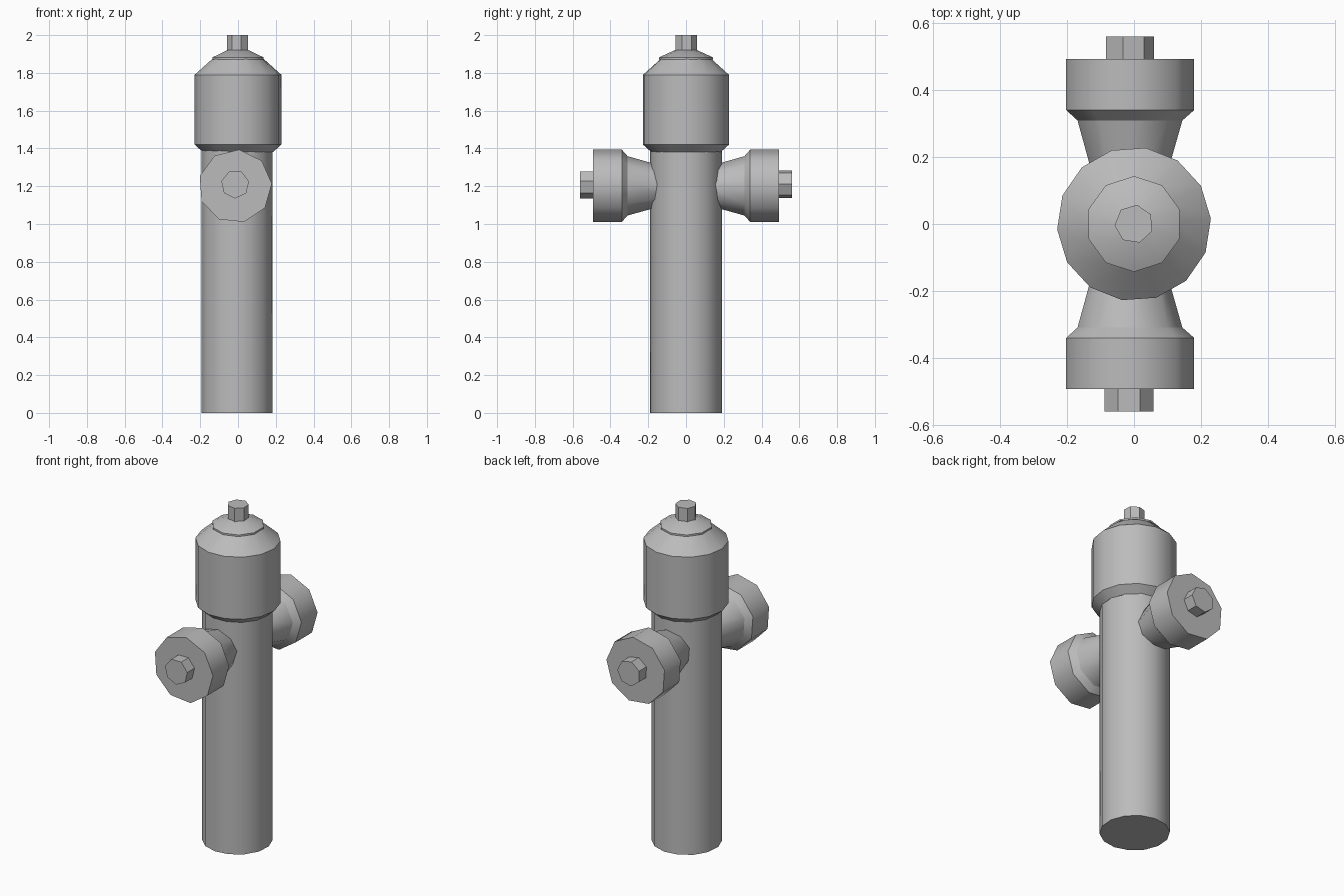
import bpy, math
from mathutils import Matrix, Vector

if "Cube" in bpy.data.objects:
    bpy.data.objects.remove(bpy.data.objects["Cube"], do_unlink=True)

# Single painted iron colour
iron = bpy.data.materials.new("grey_iron")
iron.use_nodes = True
GREY = (0.5, 0.5, 0.5, 1)
iron.diffuse_color = GREY
iron.node_tree.nodes["Principled BSDF"].inputs["Base Color"].default_value = GREY


def lathe(name, profile, sides, phase=0, matrix=Matrix(), smooth=41):
    """Closed solid turned from (radius, height) pairs around local z."""
    verts, faces = [], []
    for r, h in profile:
        for i in range(sides):
            a = math.radians(phase) + math.tau * i / sides
            verts.append(matrix @ Vector((r * math.cos(a), r * math.sin(a), h)))
    for k in range(len(profile) - 1):
        for i in range(sides):
            j = (i + 1) % sides
            a, b = k * sides, (k + 1) * sides
            faces.append((a + i, a + j, b + j, b + i))
    faces.append(tuple(reversed(range(sides))))
    faces.append(tuple(range(len(verts) - sides, len(verts))))
    mesh = bpy.data.meshes.new(name)
    mesh.from_pydata(verts, [], faces)
    mesh.materials.append(iron)
    obj = bpy.data.objects.new(name, mesh)
    bpy.context.collection.objects.link(obj)
    bpy.ops.object.select_all(action="DESELECT")
    obj.select_set(True)
    bpy.context.view_layer.objects.active = obj
    if smooth:
        bpy.ops.object.shade_smooth_by_angle(angle=math.radians(smooth))
    return obj


# Upright barrel, bonnet and top
lathe("barrel", [(0.19, 0), (0.19, 1.4)], 14, 8, Matrix.Translation((-0.005, 0, 0)))
lathe("bonnet", [(0.185, 1.38), (0.23, 1.42), (0.23, 1.79), (0.135, 1.875)], 14, 4)
lathe("top_cap", [(0.143, 1.872), (0.143, 1.882), (0.055, 1.922)], 10, 18)
lathe("top_nut", [(0.058, 1.9), (0.058, 2.0)], 7, 30, smooth=0)

# Matching hose outlets, front and back
for label, side in (("front", 1), ("back", -1)):
    # local z points outwards, local y stays up
    place = Matrix.Translation((-0.015, 0, 1.2)) @ Matrix.Rotation(math.radians(90 * side), 4, "X")
    if side < 0:
        place = place @ Matrix.Rotation(math.pi, 4, "Z")
    phase = 84 if side > 0 else 96
    lathe(label + "_outlet_neck", [(0.1, 0.1), (0.16, 0.31)], 9, phase, place)
    lathe(label + "_outlet_cap", [(0.155, 0.305), (0.195, 0.34), (0.195, 0.492)], 9, phase, place)
    lathe(label + "_outlet_nut", [(0.075, 0.48), (0.075, 0.56)], 7, phase - 20,
          place @ Matrix.Translation((0, 0.01, 0)), smooth=0)
